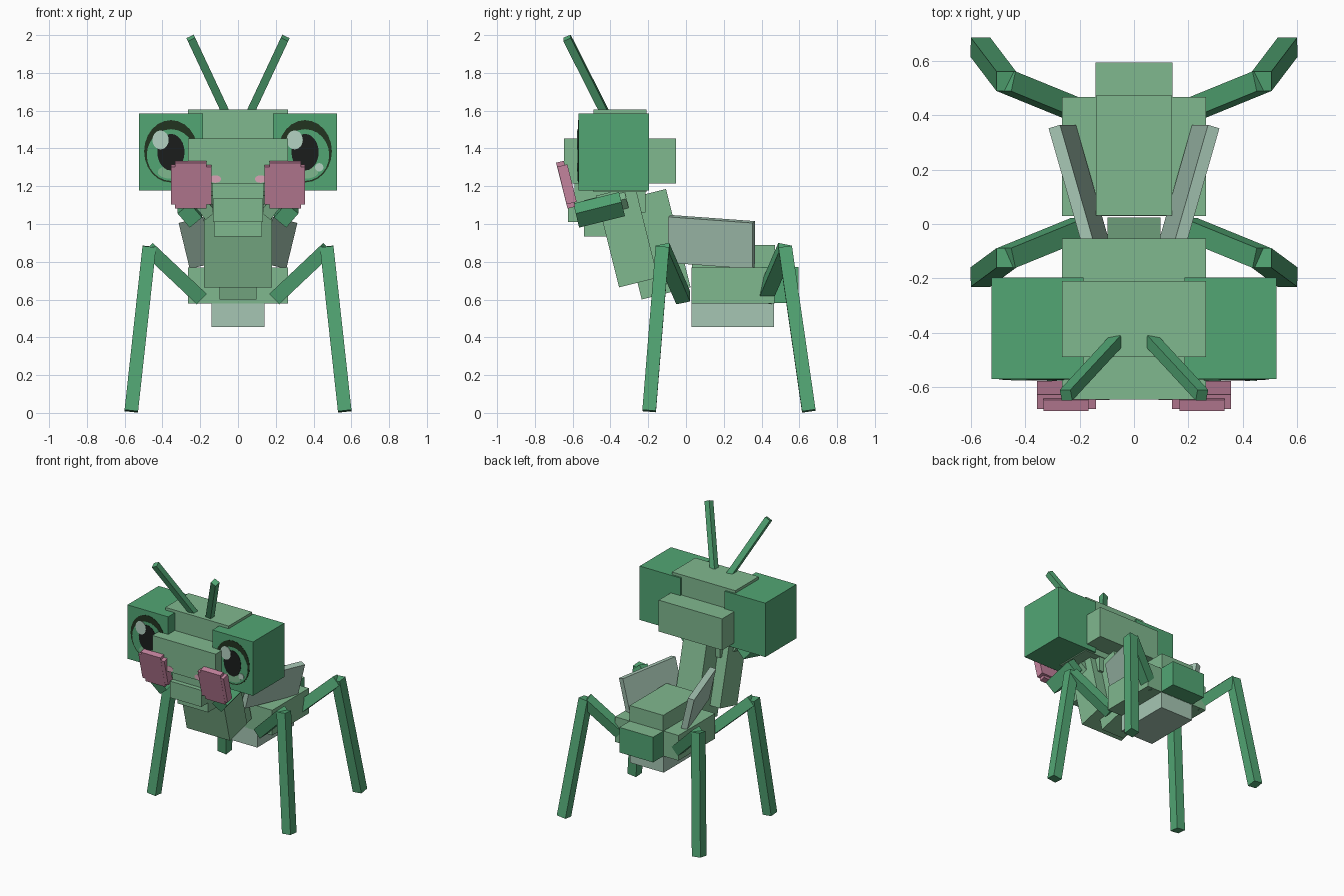
import bpy, math
from mathutils import Vector, Matrix

cube = bpy.data.objects.get("Cube")
if cube:
    bpy.data.objects.remove(cube, do_unlink=True)


def material(name, hex_code):
    rgb = [int(hex_code[i:i + 2], 16) / 255 for i in (0, 2, 4)]
    rgb = [c / 12.92 if c <= 0.04045 else ((c + 0.055) / 1.055) ** 2.4 for c in rgb]
    m = bpy.data.materials.new(name)
    m.use_nodes = True
    m.diffuse_color = (*rgb, 1)
    m.node_tree.nodes["Principled BSDF"].inputs["Base Color"].default_value = (*rgb, 1)
    return m


LEAF = material("leaf green", "52A674")
LIGHT = material("light green", "80B88F")
WING = material("pale grey green", "A6C6B4")
PINK = material("dusty pink", "C4839E")
BLUSH = material("light pink", "D9A3B6")
RING = material("dark olive", "223420")
BLACK = material("pupil black", "1B1D1C")
SHINE = material("eye shine", "B4D2C2")


def block(name, size, centre, mat, rot=None):
    """Box of a given size, placed by centre and optional rotation matrix."""
    bpy.ops.mesh.primitive_cube_add(size=1)
    ob = bpy.context.object
    ob.name = name
    m = Matrix.Translation(centre)
    if rot is not None:
        m = m @ rot.to_4x4()
    ob.data.transform(m @ Matrix.Diagonal((*size, 1)))
    ob.data.materials.append(mat)
    return ob


def box(name, x, y, z, mat):
    """Axis-aligned box from its x, y and z ranges."""
    r = (x, y, z)
    return block(name, [b - a for a, b in r], [(a + b) / 2 for a, b in r], mat)


def bar(name, a, b, width, mat):
    """Square bar running from point a to point b."""
    a, b = Vector(a), Vector(b)
    d = (b - a).normalized()
    side = d.cross(Vector((0, 1, 0))).normalized()
    rot = Matrix((side, d.cross(side), d)).transposed()
    return block(name, (width, width, (b - a).length), (a + b) / 2, mat, rot)


def disc(name, x, z, rx, rz, y, mat):
    """Thin oval plate facing the front."""
    bpy.ops.mesh.primitive_cylinder_add(vertices=24, radius=1, depth=1)
    ob = bpy.context.object
    ob.name = name
    ob.data.transform(Matrix.Translation((x, y, z)) @ Matrix.Diagonal((rx, 0.003, rz, 1))
                      @ Matrix.Rotation(math.pi / 2, 4, 'X'))
    ob.data.materials.append(mat)


def rx(deg):
    return Matrix.Rotation(math.radians(deg), 3, 'X')


def ry(deg):
    return Matrix.Rotation(math.radians(deg), 3, 'Y')


def rz(deg):
    return Matrix.Rotation(math.radians(deg), 3, 'Z')


# Head and mouth
box("head", (-.265, .265), (-.49, -.21), (1.17, 1.605), LIGHT)
box("brow_block", (-.265, .265), (-.645, -.053), (1.215, 1.452), LIGHT)
box("lower_face", (-.135, .135), (-.59, -.215), (1.06, 1.22), LIGHT)
box("mouth", (-.132, .132), (-.625, -.36), (1.01, 1.135), LIGHT)
box("jaw", (-.128, .128), (-.54, -.3), (.935, 1.07), LIGHT)

# Neck and chest lean forward
block("neck", (.194, .266, .536), (0, -.17, .893), LIGHT, rx(14))
block("chest", (.36, .212, .5), (0, -.312, .933), LIGHT, rx(14))

# Abdomen
box("abdomen", (-.265, .265), (.03, .468), (.58, .77), LIGHT)
box("abdomen_top", (-.14, .14), (.032, .472), (.59, .89), LIGHT)
box("belly", (-.14, .14), (.03, .466), (.455, .59), WING)
tail = box("tail", (-.141, .141), (.4, .595), (.582, .772), LEAF)
tail.data.materials.append(LIGHT)
for f in tail.data.polygons:
    f.material_index = 1 if f.normal.z > .5 else 0

for s, side in ((1, "left"), (-1, "right")):
    # Eyes
    box(side + "_eye_block", sorted((s * .185, s * .525)), (-.57, -.197), (1.178, 1.585), LEAF)
    cx = s * .355
    disc(side + "_eye_ring", cx, 1.385, .142, .165, -.571, RING)
    disc(side + "_iris", cx, 1.365, .128, .137, -.572, LEAF)
    disc(side + "_iris_glow", cx, 1.275, .07, .035, -.573, LIGHT)
    disc(side + "_pupil", cx, 1.38, .072, .097, -.574, BLACK)
    disc(side + "_eye_shine", cx - .055, 1.445, .043, .05, -.575, SHINE)
    disc(side + "_small_shine", cx + .075, 1.3, .022, .022, -.576, SHINE)
    disc(side + "_blush", s * .12, 1.238, .03, .02, -.646, BLUSH)

    # Antenna
    bar(side + "_antenna", (s * .065, -.43, 1.59), (s * .25, -.63, 1.985), .043, LEAF)

    # Folded forearm with padded claw
    block(side + "_claw_wide", (.216, .055, .205), (s * .248, -.63, 1.21), PINK, rx(14))
    block(side + "_claw_tall", (.165, .042, .25), (s * .25, -.637, 1.208), PINK, rx(14))
    block(side + "_forearm", (.085, .25, .1), (s * .255, -.46, 1.075), LEAF,
          rx(14) @ ry(s * 40))
    block(side + "_upper_arm", (.07, .22, .08), (s * .17, -.42, 1.1), LIGHT,
          rx(14) @ ry(s * 40))

    # Wing leaning outwards and opening to the rear
    block(side + "_wing", (.045, .465, .25), (s * .2, .135, .905), WING,
          rz(-s * 16) @ rx(-4) @ ry(s * 13))

    # Two walking legs
    for name, hip, knee, foot in (
            ("front", (.2, -.015, .61), (.47, -.125, .865), (.565, -.195, .01)),
            ("rear", (.2, .415, .61), (.47, .525, .865), (.565, .65, .01))):
        p, q, r = [(s * v[0], v[1], v[2]) for v in (hip, knee, foot)]
        bar(f"{side}_{name}_thigh", p, q, .076, LEAF)
        bar(f"{side}_{name}_shin", (q[0], q[1], q[2] + .012), r, .072, LEAF)
